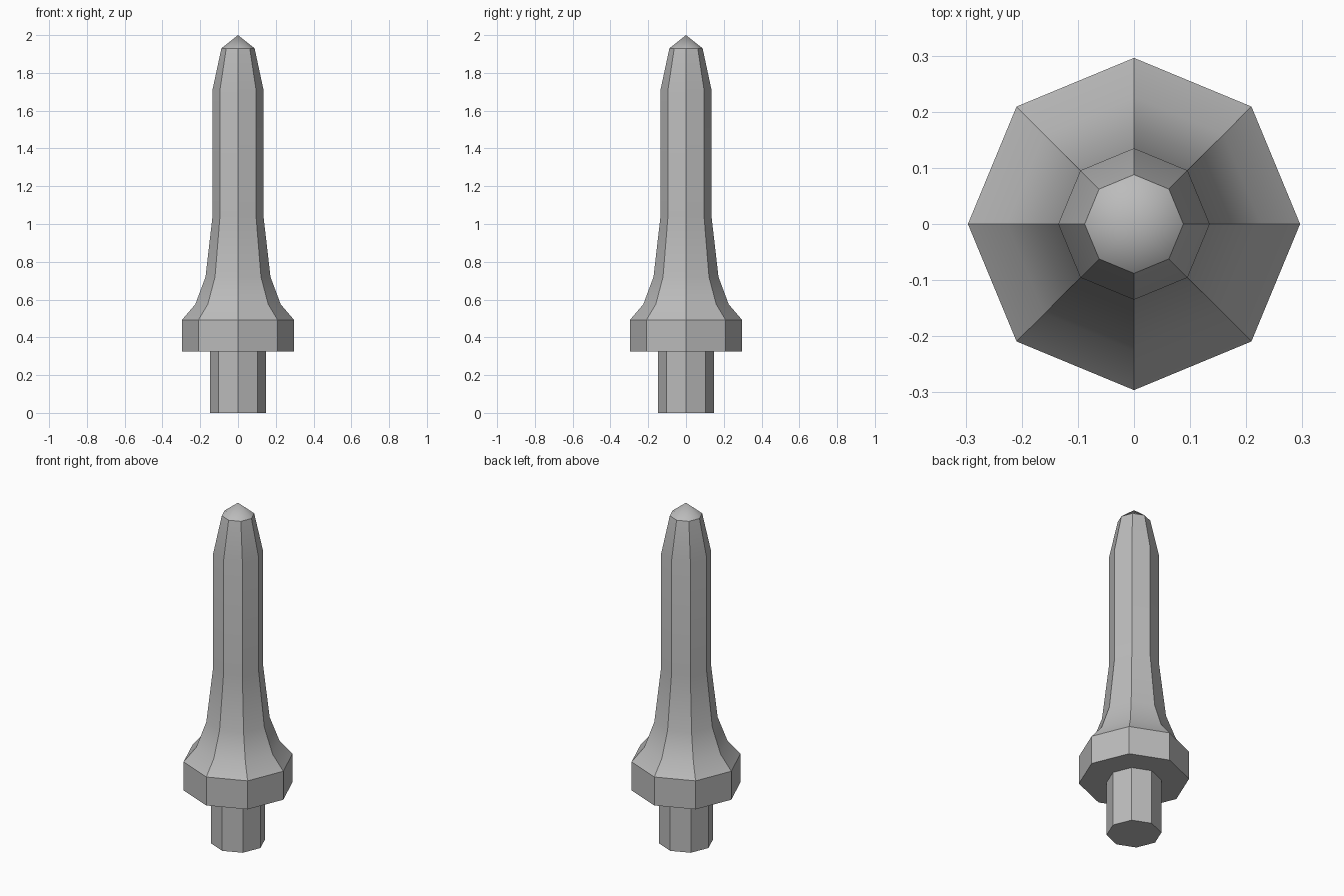
import bpy
import bmesh
from math import cos, sin, pi, radians

SIDES = 8

cube = bpy.data.objects.get("Cube")
if cube:
    bpy.data.objects.remove(cube, do_unlink=True)

grey = bpy.data.materials.new("plain_grey")
grey.use_nodes = True
colour = (0.5, 0.5, 0.5, 1.0)
grey.diffuse_color = colour
grey.node_tree.nodes["Principled BSDF"].inputs["Base Color"].default_value = colour


def lathe(name, profile):
    """Turn a (radius, height) profile into an eight-sided solid; radius 0 makes a point."""
    bm = bmesh.new()
    rings = []
    for r, z in profile:
        count = SIDES if r > 0 else 1
        rings.append([bm.verts.new((r * cos(2 * pi * i / SIDES), r * sin(2 * pi * i / SIDES), z))
                      for i in range(count)])
    for low, high in zip(rings, rings[1:]):
        for i in range(SIDES):
            j = (i + 1) % SIDES
            if len(high) == 1:
                bm.faces.new((low[i], low[j], high[0]))
            else:
                bm.faces.new((low[i], low[j], high[j], high[i]))
    # Flat caps on open ends
    bm.faces.new(rings[0][::-1])
    if len(rings[-1]) > 1:
        bm.faces.new(rings[-1])
    mesh = bpy.data.meshes.new(name)
    bm.to_mesh(mesh)
    bm.free()
    mesh.materials.append(grey)
    obj = bpy.data.objects.new(name, mesh)
    bpy.context.collection.objects.link(obj)
    bpy.ops.object.select_all(action='DESELECT')
    obj.select_set(True)
    bpy.context.view_layer.objects.active = obj
    bpy.ops.object.shade_smooth_by_angle(angle=radians(30))
    return obj


# Peg below the collar
lathe("mounting_peg", [(0.147, 0), (0.147, 0.325)])

# Collar, flared neck, straight shaft and pointed tip
lathe("collar_and_spike", [
    (0.296, 0.325), (0.296, 0.493), (0.226, 0.575), (0.172, 0.72),
    (0.135, 1.04), (0.135, 1.71), (0.088, 1.93), (0, 2.0),
])
